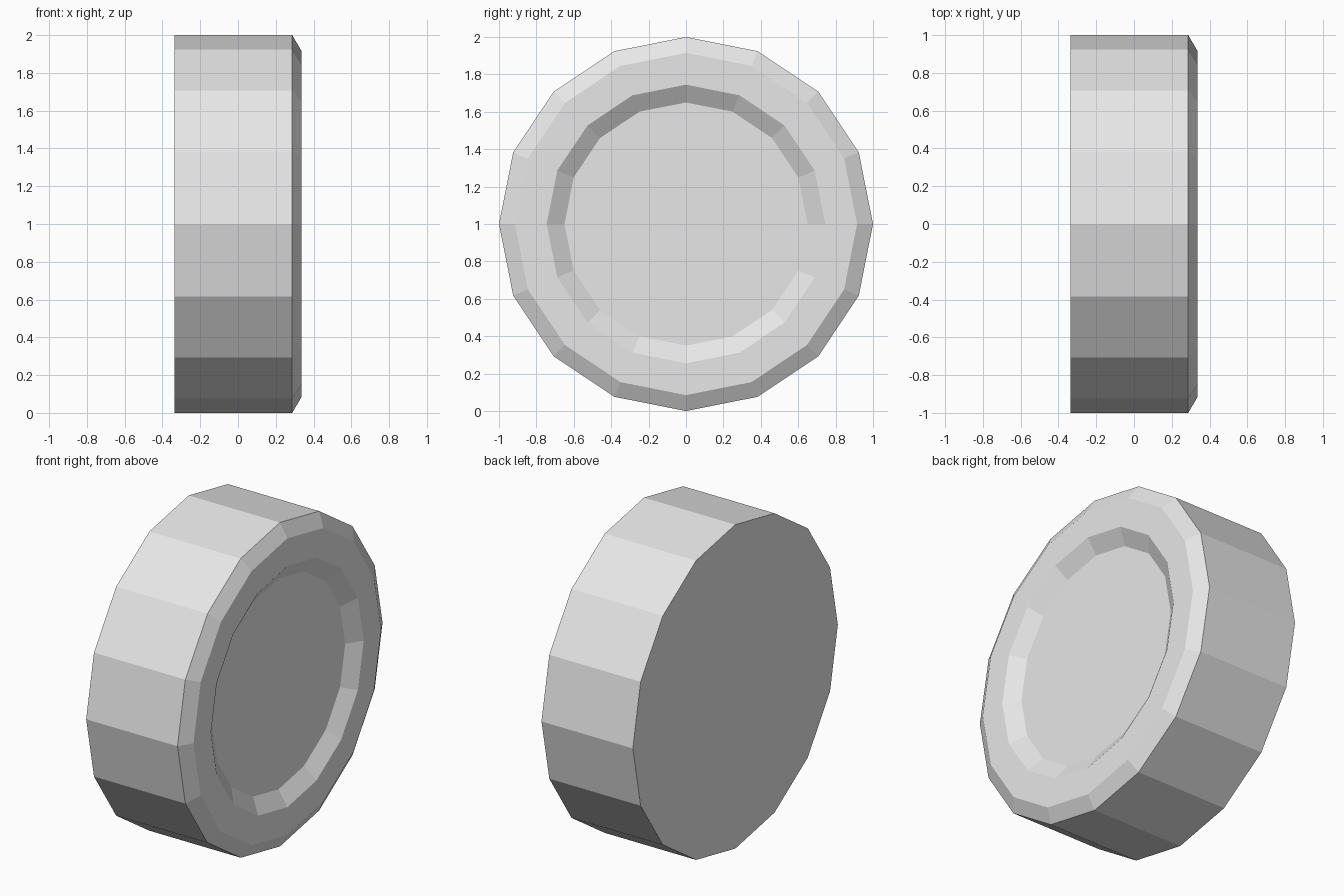
import bpy
import bmesh
from math import cos, sin, tau

cube = bpy.data.objects.get("Cube")
if cube:
    bpy.data.objects.remove(cube, do_unlink=True)

SIDES = 16
# Half profile along the axle: (x, radius), from the back rim to the recessed hub
PROFILE = [(-0.337, 1.0), (0.287, 1.0), (0.337, 0.915), (0.337, 0.745), (0.277, 0.65)]

grey = bpy.data.materials.new("light grey")
grey.use_nodes = True
colour = (0.8, 0.8, 0.8, 1.0)
grey.diffuse_color = colour
grey.node_tree.nodes["Principled BSDF"].inputs["Base Color"].default_value = colour


def ring(bm, x, radius):
    """One ring of vertices around the axle."""
    angles = [tau * i / SIDES for i in range(SIDES)]
    return [bm.verts.new((x, radius * cos(a), 1 + radius * sin(a))) for a in angles]


# Wheel: tread, chamfered rim, side wall and recessed hub
bm = bmesh.new()
rings = [ring(bm, x, r) for x, r in PROFILE]
for a, b in zip(rings, rings[1:]):
    for i in range(SIDES):
        j = (i + 1) % SIDES
        bm.faces.new((a[i], a[j], b[j], b[i]))
bm.faces.new(rings[0][::-1])
bm.faces.new(rings[-1])
bmesh.ops.recalc_face_normals(bm, faces=bm.faces)

mesh = bpy.data.meshes.new("wheel")
bm.to_mesh(mesh)
bm.free()
mesh.materials.append(grey)
wheel = bpy.data.objects.new("wheel", mesh)
bpy.context.collection.objects.link(wheel)
